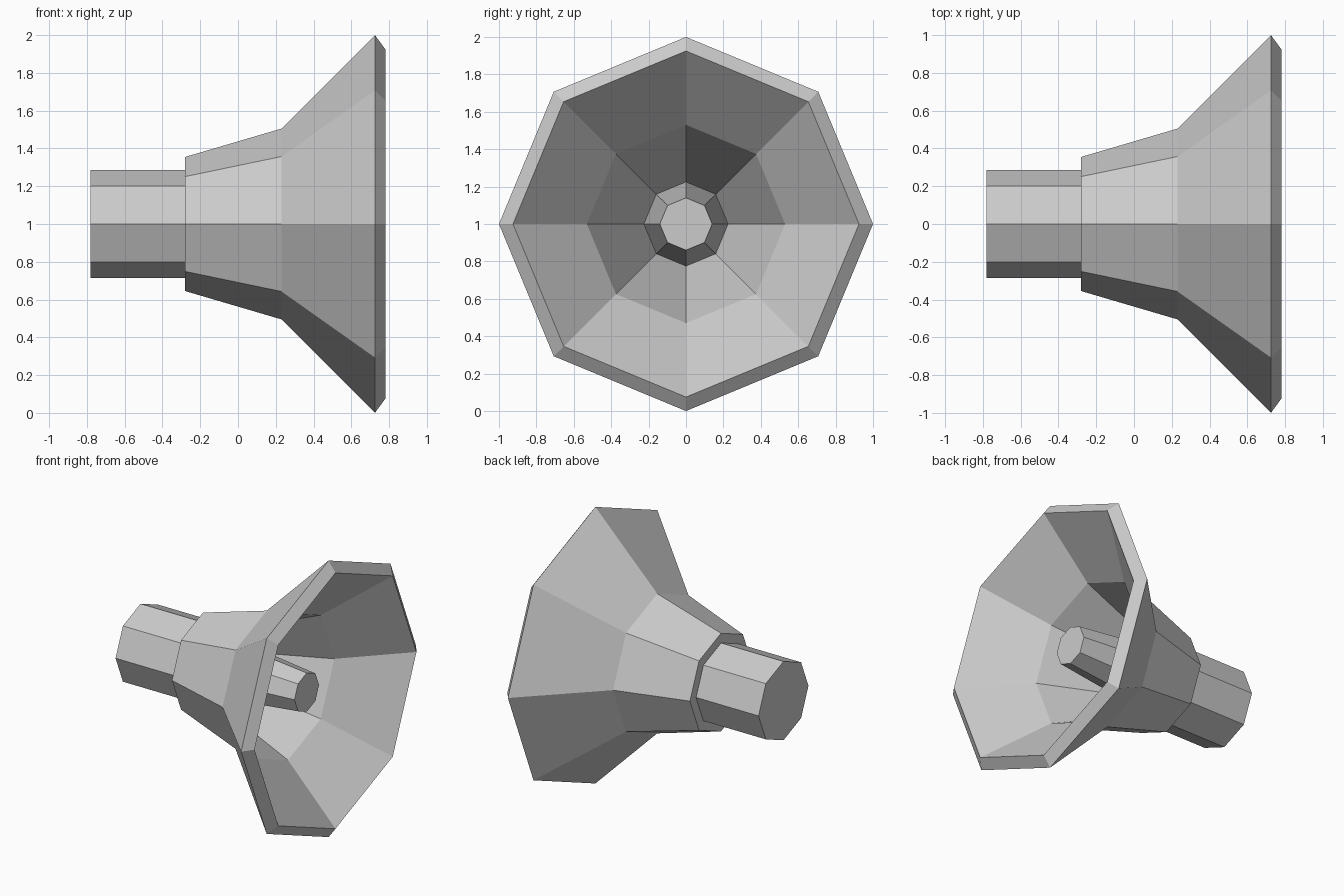
import bpy
import bmesh
from math import sin, cos, pi

SIDES = 8
AXIS_Z = 1.0

cube = bpy.data.objects.get("Cube")
if cube:
    bpy.data.objects.remove(cube, do_unlink=True)

grey = bpy.data.materials.new("light grey")
grey.use_nodes = True
colour = (0.6, 0.6, 0.6, 1)
grey.diffuse_color = colour
grey.node_tree.nodes["Principled BSDF"].inputs["Base Color"].default_value = colour


def lathe_x(name, profile, closed=False):
    """Turn (x, radius) points around the x axis; cap both ends or close the loop."""
    bm = bmesh.new()
    rings = []
    for x, r in profile:
        rings.append([bm.verts.new((x, r * sin(2 * pi * i / SIDES),
                                    AXIS_Z + r * cos(2 * pi * i / SIDES)))
                      for i in range(SIDES)])
    pairs = list(zip(rings, rings[1:]))
    if closed:
        pairs.append((rings[-1], rings[0]))
    else:
        bm.faces.new(rings[0])
        bm.faces.new(rings[-1])
    for a, b in pairs:
        for i in range(SIDES):
            j = (i + 1) % SIDES
            bm.faces.new((a[i], a[j], b[j], b[i]))
    bmesh.ops.recalc_face_normals(bm, faces=bm.faces)
    mesh = bpy.data.meshes.new(name)
    bm.to_mesh(mesh)
    bm.free()
    mesh.materials.append(grey)
    obj = bpy.data.objects.new(name, mesh)
    bpy.context.collection.objects.link(obj)
    return obj


# Rear driver barrel
lathe_x("rear_barrel", [(-0.78, 0.285), (-0.28, 0.285)])

# Flared bell: outer wall, bevelled lip, inner wall down to the throat
lathe_x("flared_bell", [(-0.28, 0.355), (0.23, 0.505), (0.725, 1.0),
                        (0.78, 0.925), (0.40, 0.53), (-0.27, 0.225)], closed=True)

# Tapered rod standing in the throat
lathe_x("centre_rod", [(-0.27, 0.225), (0.55, 0.14)])
